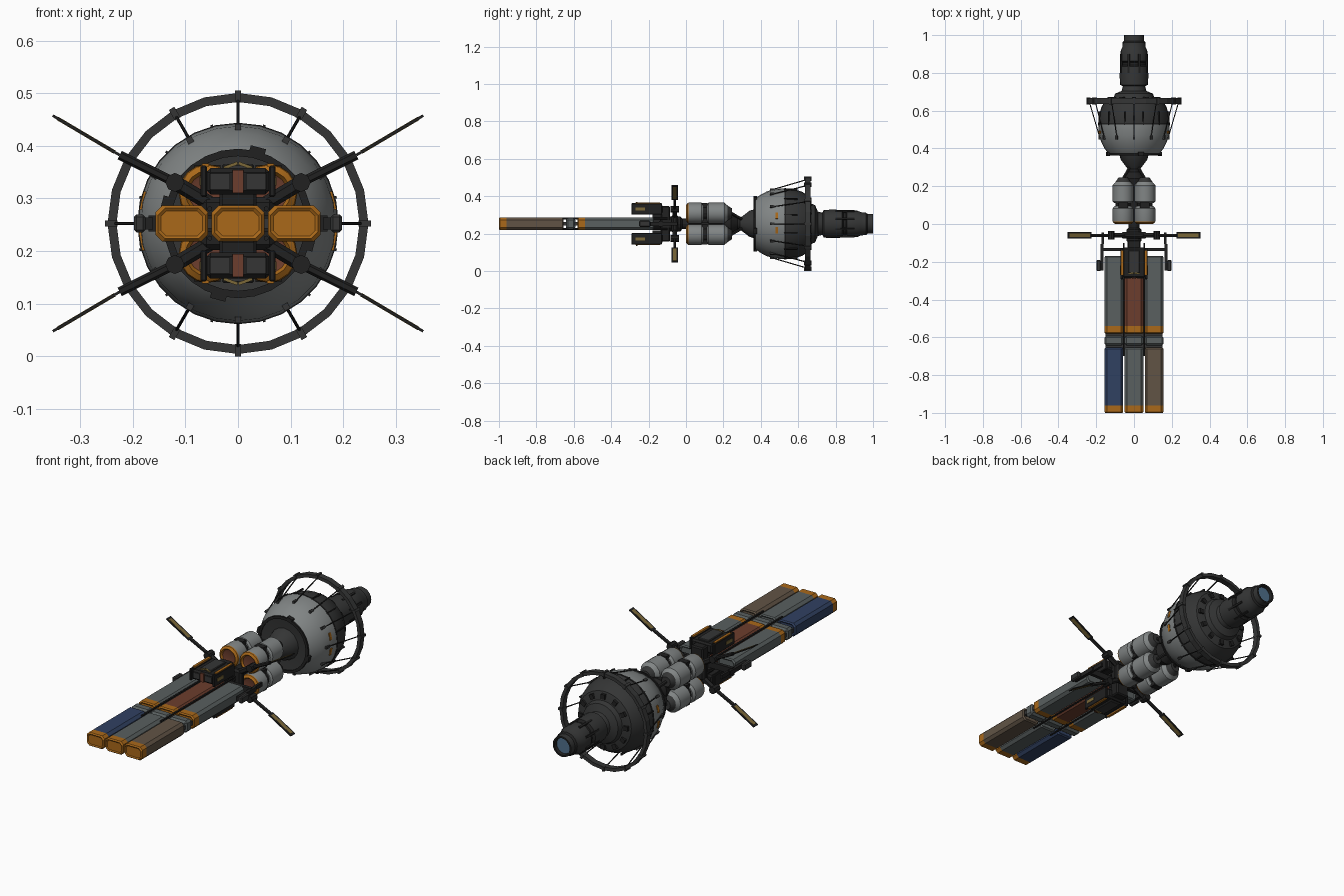
import bpy, bmesh, math
from mathutils import Vector, Matrix

if "Cube" in bpy.data.objects:
    bpy.data.objects.remove(bpy.data.objects["Cube"])

Z = 0.2525  # height of the long axis


def material(name, rgb):
    m = bpy.data.materials.new(name)
    m.use_nodes = True
    m.diffuse_color = (*rgb, 1)
    bsdf = next(n for n in m.node_tree.nodes if n.type == 'BSDF_PRINCIPLED')
    bsdf.inputs["Base Color"].default_value = (*rgb, 1)
    bsdf.inputs["Roughness"].default_value = 0.7
    return m


BLACK = material("black frame", (0.015, 0.015, 0.015))
DARK = material("dark grey", (0.035, 0.036, 0.036))
HULL = material("hull grey", (0.22, 0.235, 0.235))
GREY = material("container grey", (0.1, 0.115, 0.115))
BLUE = material("container blue", (0.03, 0.052, 0.12))
BROWN = material("container brown", (0.12, 0.088, 0.06))
RUST = material("rust red", (0.15, 0.047, 0.026))
ORANGE = material("orange", (0.4, 0.14, 0.01))
YELLOW = material("panel yellow", (0.2, 0.14, 0.04))
GLASS = material("glass blue", (0.08, 0.16, 0.26))


def finish(name, bm, mats, smooth=False):
    bmesh.ops.recalc_face_normals(bm, faces=bm.faces)
    me = bpy.data.meshes.new(name)
    bm.to_mesh(me)
    bm.free()
    for m in mats:
        me.materials.append(m)
    ob = bpy.data.objects.new(name, me)
    bpy.context.collection.objects.link(ob)
    if smooth:
        bpy.ops.object.select_all(action='DESELECT')
        ob.select_set(True)
        bpy.context.view_layer.objects.active = ob
        bpy.ops.object.shade_smooth_by_angle(angle=math.radians(28))
    return ob


def box(name, centre, size, mat, rot=None, bevel=0.0):
    bm = bmesh.new()
    bmesh.ops.create_cube(bm, size=1, matrix=Matrix.Diagonal((*size, 1)))
    if bevel:
        bmesh.ops.bevel(bm, geom=bm.edges[:], offset=bevel, segments=1, affect='EDGES')
    bm.transform(Matrix.Translation(centre) @ (rot or Matrix()))
    return finish(name, bm, [mat])


def rod(name, a, b, r, mat, sides=6):
    a, b = Vector(a), Vector(b)
    bm = bmesh.new()
    bmesh.ops.create_cone(bm, cap_ends=True, segments=sides, radius1=r, radius2=r, depth=(b - a).length)
    turn = (b - a).to_track_quat('Z', 'Y').to_matrix().to_4x4()
    bm.transform(Matrix.Translation((a + b) / 2) @ turn)
    return finish(name, bm, [mat])


def lathe(name, profile, mats, sides=24, x=0.0, z=Z, closed=False, smooth=True):
    """Spin (y, radius) points round the long axis, one material per band."""
    bm = bmesh.new()
    used = list(dict.fromkeys(mats))
    rings = []
    for y, r in profile:
        turns = [2 * math.pi * i / sides for i in range(sides)]
        rings.append([bm.verts.new((x + r * math.sin(t), y, z + r * math.cos(t))) for t in turns])
    bands = len(rings) if closed else len(rings) - 1
    for k in range(bands):
        a, b = rings[k], rings[(k + 1) % len(rings)]
        for i in range(sides):
            j = (i + 1) % sides
            bm.faces.new((a[i], a[j], b[j], b[i])).material_index = used.index(mats[min(k, len(mats) - 1)])
    if not closed:
        bm.faces.new(rings[0]).material_index = used.index(mats[0])
        bm.faces.new(rings[-1]).material_index = used.index(mats[-1])
    return finish(name, bm, used, smooth)


def container(name, x, y0, y1, body, cap):
    """Chamfered cargo box with a capped, recessed front end."""
    bm = bmesh.new()
    rings = []
    for y, s in ((y0, 0.005), (y0 + 0.006, 0), (y0 + 0.04, 0), (y1 - 0.006, 0), (y1, 0.005)):
        w, h, c = 0.05 - s, 0.034 - s, 0.013
        quarter = [(w, h - c), (w - c, h)]
        pts = quarter + [(-a, b) for a, b in quarter[::-1]]
        pts += [(-a, -b) for a, b in pts]
        rings.append([bm.verts.new((x + a, y, Z + b)) for a, b in pts])
    for k in range(4):
        for i in range(8):
            j = (i + 1) % 8
            f = bm.faces.new((rings[k][i], rings[k][j], rings[k + 1][j], rings[k + 1][i]))
            f.material_index = 1 if k < 2 else 0
    front, back = bm.faces.new(rings[0]), bm.faces.new(rings[-1])
    front.material_index = 1
    bmesh.ops.recalc_face_normals(bm, faces=bm.faces)
    bmesh.ops.inset_region(bm, faces=[front], thickness=0.006, depth=-0.004)
    bmesh.ops.inset_region(bm, faces=[back], thickness=0.006, depth=-0.004)
    return finish(name, bm, [body, cap])


# Cargo: two rows of three containers with clamps between
for x, fore, aft, side in ((-0.107, BLUE, GREY, "right"), (0, GREY, RUST, "middle"), (0.107, BROWN, GREY, "left")):
    container(f"fore_container_{side}", x, -1, -0.655, fore, ORANGE)
    container(f"aft_container_{side}", x, -0.58, -0.17, aft, ORANGE)
    box(f"cargo_clamp_{side}", (x, -0.617, Z), (0.1, 0.05, 0.06), GREY, bevel=0.01)
box("clamp_beam", (0, -0.617, Z), (0.3, 0.09, 0.02), DARK)
for x in (-0.0535, 0.0535):
    for dz in (-0.028, 0.028):
        rod("cargo_rail", (x, -0.7, Z + dz), (x, -0.1, Z + dz), 0.005, BLACK)

# Central spine, hub and cross frame
lathe("spine", [(-0.17, 0.025), (-0.1, 0.025), (-0.09, 0.04), (-0.03, 0.04), (-0.02, 0.028), (0.24, 0.028)], [BLACK], 12)
box("cargo_frame", (0, -0.135, Z), (0.34, 0.018, 0.03), BLACK)
box("hub_block", (0, -0.06, Z), (0.14, 0.035, 0.1), BLACK, bevel=0.01)
box("hub_column", (0, -0.11, Z), (0.07, 0.05, 0.19), BLACK, bevel=0.006)
for s in (-1, 1):
    box("side_arm", (s * 0.17, -0.175, Z), (0.016, 0.14, 0.022), BLACK)
    box("side_grip", (s * 0.187, -0.22, Z), (0.022, 0.06, 0.034), DARK, bevel=0.005)
    box("frame_post", (s * 0.165, -0.075, Z), (0.012, 0.06, 0.02), BLACK)

# Control pods above and below the cargo
for s in (-1, 1):
    def up(d):
        return Z + s * d
    box("pod_body", (0, -0.205, up(0.08)), (0.12, 0.16, 0.05), BLACK, bevel=0.008)
    box("pod_roof", (0, -0.2, up(0.106)), (0.06, 0.12, 0.014), DARK, bevel=0.003)
    box("pod_centre_plate", (0, -0.287, up(0.08)), (0.02, 0.008, 0.044), RUST)
    box("pod_neck", (0, -0.15, up(0.05)), (0.06, 0.06, 0.03), BLACK)
    for t in (-1, 1):
        box("pod_window", (t * 0.034, -0.286, up(0.08)), (0.038, 0.006, 0.03), DARK)
        box("pod_bumper", (t * 0.065, -0.21, up(0.08)), (0.012, 0.165, 0.06), BLACK, bevel=0.003)
        box("pod_stripe", (t * 0.062, -0.205, up(0.111)), (0.013, 0.13, 0.006), ORANGE)
        box("pod_side_plate", (t * 0.0715, -0.245, up(0.08)), (0.004, 0.05, 0.016), YELLOW)
        tilt = Matrix.Rotation(t * s * 0.35, 4, 'Y')
        box("pod_chevron", (t * 0.014, -0.262, up(0.11)), (0.028, 0.008, 0.006), YELLOW, tilt)

# Four diagonal arms ending in panel blades
for sx in (-1, 1):
    for sz in (-1, 1):
        pts = [Vector((sx * a, -0.06, Z + sz * b)) for a, b in ((0.04, 0.03), (0.12, 0.078), (0.225, 0.13), (0.352, 0.205))]
        rod("arm_root", pts[0], pts[1], 0.014, BLACK)
        rod("arm_boom", pts[1], pts[2], 0.009, BLACK)
        rod("arm_elbow", pts[1] - Vector((0, 0.022, 0)), pts[1] + Vector((0, 0.022, 0)), 0.018, BLACK, 8)
        d = pts[3] - pts[2]
        tilt = Matrix.Rotation(-math.atan2(d.z, d.x), 4, 'Y')
        mid = (pts[2] + pts[3]) / 2
        box("blade_frame", mid, (d.length, 0.034, 0.005), BLACK, tilt)
        box("blade_panel", mid, (d.length * 0.86, 0.02, 0.007), YELLOW, tilt)

# Clustered tanks, two deep, with struts to the neck
for sx in (-1, 1):
    for sz in (-1, 1):
        x, z = sx * 0.058, Z + sz * 0.058
        lathe("front_tank", [(0.012, 0.03), (0.01, 0.036), (0, 0.042), (0.008, 0.053), (0.014, 0.055), (0.082, 0.055), (0.094, 0.046)],
              [RUST, ORANGE, ORANGE, ORANGE, HULL], 16, x, z)
        lathe("tank_joint", [(0.085, 0.04), (0.125, 0.04)], [BLACK], 12, x, z)
        lathe("rear_tank", [(0.112, 0.046), (0.12, 0.055), (0.205, 0.055), (0.222, 0.04), (0.245, 0.025)], [HULL, HULL, HULL, DARK], 16, x, z)
        rod("neck_strut", (x * 1.3, 0.21, Z + (z - Z) * 1.3), (x * 0.4, 0.3, Z + (z - Z) * 0.4), 0.008, BLACK)
        box("tank_bracket", (x, 0.1, z), (0.05, 0.03, 0.106), BLACK)
lathe("neck", [(0.19, 0.05), (0.24, 0.06), (0.275, 0.032), (0.29, 0.032), (0.34, 0.07), (0.375, 0.08)], [BLACK, BLACK, BLACK, DARK], 16)

# Round hull: dark front plate, pale fore half, dark aft half
lathe("round_hull", [(0.375, 0.07), (0.368, 0.132), (0.375, 0.139), (0.4, 0.156), (0.43, 0.172), (0.47, 0.185),
                     (0.53, 0.19), (0.575, 0.186), (0.62, 0.172), (0.655, 0.15), (0.668, 0.11)],
      [DARK, DARK, HULL, HULL, HULL, HULL, DARK], 28)
lathe("front_collar", [(0.362, 0.128), (0.362, 0.142), (0.37, 0.142), (0.37, 0.128)], [BLACK], 28, closed=True)
lathe("hull_belt", [(0.527, 0.185), (0.527, 0.1915), (0.535, 0.1915), (0.535, 0.185)], [BLACK], 28, closed=True)

# Ring with twelve struts, clamps and hull fittings
lathe("outer_ring", [(0.636, 0.231), (0.636, 0.248), (0.666, 0.248), (0.666, 0.231)], [DARK], 24, closed=True, smooth=False)
for k in range(12):
    t = k * math.pi / 6
    spin = Matrix.Rotation(t, 4, 'Y')

    def at(r, y, turn=t):
        return Vector((r * math.sin(turn), y, Z + r * math.cos(turn)))
    rod("ring_strut", at(0.236, 0.645), at(0.182, 0.46), 0.003, BLACK)
    box("ring_clamp", at(0.241, 0.651), (0.012, 0.038, 0.023), DARK, spin)
    box("strut_foot", at(0.183, 0.46), (0.012, 0.024, 0.012), DARK, spin)
    half = t + math.pi / 12
    box("hull_fin", at(0.189, 0.56, half), (0.005, 0.07, 0.01), BLACK, Matrix.Rotation(half, 4, 'Y'))
    box("rear_vent", at(0.128, 0.663), (0.022, 0.018, 0.024), BLACK, spin)
    if k % 3 == 0:
        box("collar_lug", at(0.143, 0.37, half), (0.03, 0.02, 0.014), BLACK, Matrix.Rotation(half, 4, 'Y'))
for s in (-1, 1):
    for dz in (-0.035, 0.045):
        rot = Matrix.Rotation(s * math.pi / 2 - s * dz / 0.19, 4, 'Y')
        box("hull_marker", rot @ Vector((0, 0.485, 0.1855)) + Vector((0, 0, Z)), (0.035, 0.014, 0.006), ORANGE, rot)

# Engine stack with a glowing blue end
lathe("engine_base", [(0.66, 0.112), (0.69, 0.1), (0.705, 0.065), (0.735, 0.058)], [DARK], 20)
lathe("engine_body", [(0.73, 0.06), (0.737, 0.074), (0.785, 0.076), (0.835, 0.074), (0.843, 0.062), (0.855, 0.062),
                      (0.862, 0.071), (0.915, 0.071), (0.935, 0.062), (0.962, 0.06), (0.97, 0.053), (1, 0.052),
                      (1, 0.043), (0.985, 0.04), (0.985, 0.01)],
      [DARK, DARK, DARK, BLACK, BLACK, BLACK, DARK, DARK, DARK, BLACK, DARK, BLACK, BLACK, GLASS], 20)
for k in range(8):
    t = (k + 0.5) * math.pi / 4
    box("engine_rib", (0.072 * math.sin(t), 0.85, Z + 0.072 * math.cos(t)), (0.01, 0.1, 0.01), BLACK, Matrix.Rotation(t, 4, 'Y'))
